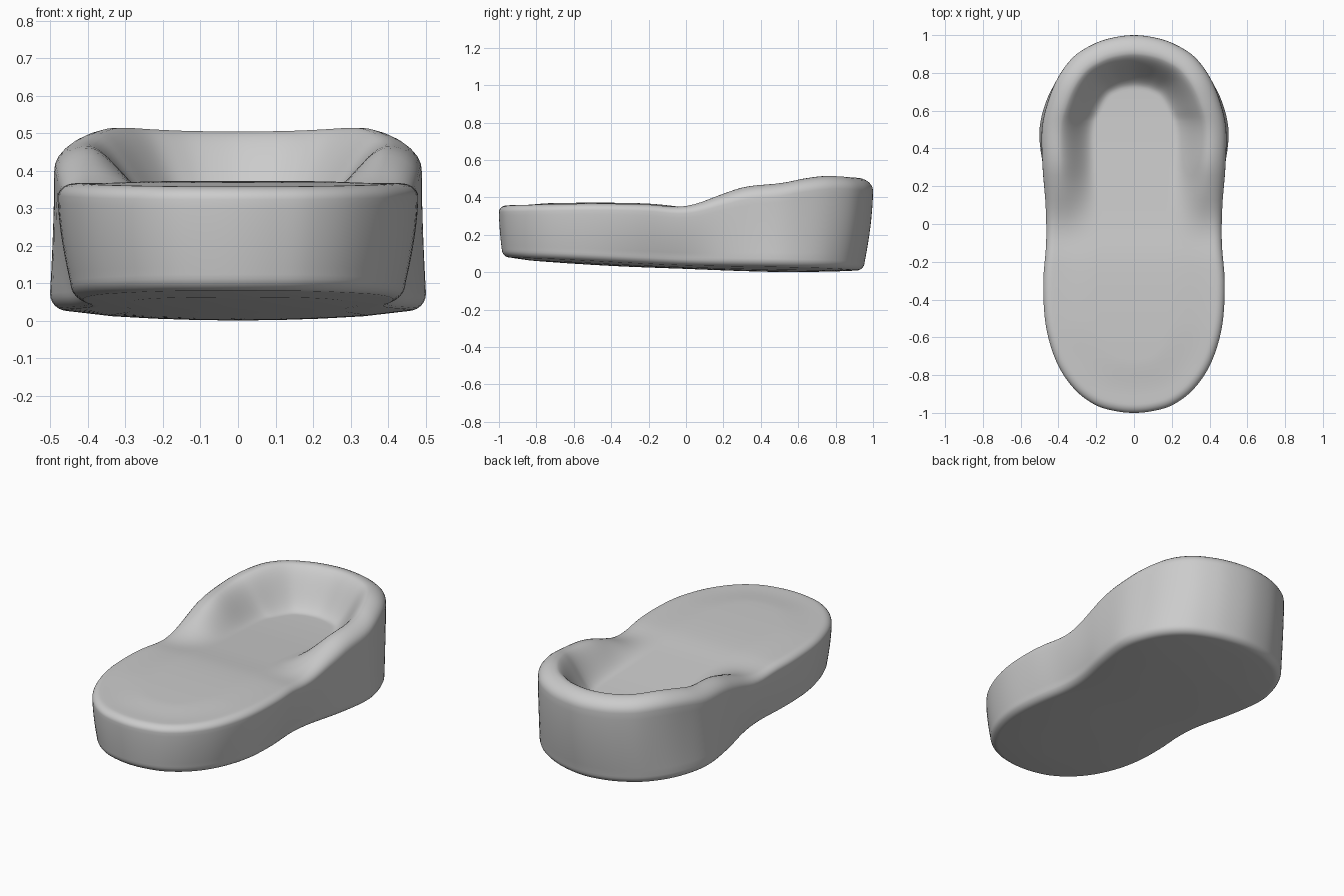
import bpy, bmesh, math

if "Cube" in bpy.data.objects:
    bpy.data.objects.remove(bpy.data.objects["Cube"])


def curve(pts, x):
    """Smooth interpolation through (x, value) points."""
    if x <= pts[0][0]:
        return pts[0][1]
    if x >= pts[-1][0]:
        return pts[-1][1]
    n = len(pts)
    slope = lambda i: ((pts[min(i + 1, n - 1)][1] - pts[max(i - 1, 0)][1]) /
                       (pts[min(i + 1, n - 1)][0] - pts[max(i - 1, 0)][0]))
    i = max(k for k in range(n - 1) if pts[k][0] <= x)
    h = pts[i + 1][0] - pts[i][0]
    t = (x - pts[i][0]) / h
    return ((2*t**3 - 3*t*t + 1) * pts[i][1] + (t**3 - 2*t*t + t) * h * slope(i)
            + (3*t*t - 2*t**3) * pts[i + 1][1] + (t**3 - t*t) * h * slope(i + 1))


def smooth(t):
    t = max(0, min(1, t))
    return t * t * (3 - 2 * t)


# Right half of the plan outline, from back to front
half = [(0, 1), (.12, .985), (.22, .95), (.32, .885), (.40, .78), (.455, .65),
        (.488, .5), (.484, .3), (.468, .1), (.465, -.1), (.48, -.3), (.472, -.5),
        (.44, -.65), (.385, -.78), (.30, -.89), (.20, -.96), (.10, -.99), (0, -1)]
ext = [(-half[1][0], half[1][1])] + half + [(-half[-2][0], half[-2][1])]
px = [(i - 1, p[0]) for i, p in enumerate(ext)]
py = [(i - 1, p[1]) for i, p in enumerate(ext)]

# Profiles along y: lying surface, rim height, underside, lower width factor
floor = [(-1, .362), (-.8, .368), (-.5, .372), (-.2, .367), (0, .347),
         (.2, .33), (.45, .31), (.7, .298), (1, .296)]
rim = [(-1, .358), (-.8, .362), (-.5, .367), (-.2, .362), (-.05, .35), (.05, .365),
       (.2, .42), (.32, .458), (.5, .477), (.65, .502), (.8, .516), (1, .506)]
under = [(-1, .08), (-.8, .06), (-.4, .034), (0, .018), (.35, .005), (.6, .001), (1, .01)]
lower = [(-1, .94), (-.5, .94), (-.25, .915), (0, .91), (.25, .98), (.5, 1.025), (1, 1.0)]

H = 80
outline = []
for k in range(H + 1):
    s = (len(half) - 1) * k / H
    outline.append((curve(px, s), curve(py, s)))
outline += [(-x, y) for x, y in outline[-2:0:-1]]


def under_z(x, y):
    return curve(under, y) + .1 * x * x


def column(x, y):
    """One section from the underside spine, up the wall, to the top spine."""
    sy = max(-.52, min(.55, y))
    L = math.hypot(x, y - sy)
    rise = smooth((y + .1) / .45)
    rx, rz = .045 + .05 * rise, .035 + .035 * rise
    rz_top = curve(rim, y)
    bx = x * curve(lower, y)
    by = y - (.045 if y > 0 else .015) * smooth((abs(y) - .6) / .4) * (1 if y > 0 else -1)
    bL = math.hypot(bx, by - sy)
    r = .045
    pts = []
    # underside
    for t in (0, .25, .5, .75):
        f = t * (bL - r) / bL
        qx, qy = bx * f, sy + (by - sy) * f
        pts.append((qx, qy, under_z(qx, qy)))
    # rounded lower edge
    z0 = under_z(bx, by)
    for k in range(7):
        a = math.pi / 2 * k / 6
        f = (bL - r + r * math.sin(a)) / bL
        pts.append((bx * f, sy + (by - sy) * f, z0 + r * (1 - math.cos(a))))
    # wall
    za, zb = z0 + r, rz_top - rz
    for k in range(1, 11):
        u = k / 10
        g = (1 - u) ** 1.7
        pts.append((x + (bx - x) * g, y + (by - y) * g, za + (zb - za) * u))
    # rounded upper edge, rim, inner slope and lying surface
    ds = [rx * (1 - math.cos(math.pi / 2 * k / 7)) for k in range(1, 8)]
    ds += [rx + (.30 - rx) * k / 16 for k in range(1, 17)]
    ds += [.30 + (L - .30) * k / 5 for k in range(1, 6)]
    for d in ds:
        f = 1 - d / L
        qx, qy = x * f, sy + (y - sy) * f
        low = curve(floor, qy)
        z = low + (rz_top - low) * (1 - smooth((d - .085) / .195))
        if d < rx:
            z -= rz * (1 - math.sqrt(max(0, 1 - (1 - d / rx) ** 2)))
        pts.append((qx, qy, z))
    return pts


# Lounger body
bm = bmesh.new()
cols = [[bm.verts.new(p) for p in column(x, y)] for x, y in outline]
for a, b in zip(cols, cols[1:] + cols[:1]):
    for k in range(len(a) - 1):
        bm.faces.new((a[k], a[k + 1], b[k + 1], b[k]))
bmesh.ops.remove_doubles(bm, verts=bm.verts, dist=.0005)
bmesh.ops.recalc_face_normals(bm, faces=bm.faces)
for f in bm.faces:
    f.smooth = True
mesh = bpy.data.meshes.new("lounger_body")
bm.to_mesh(mesh)
bm.free()
body = bpy.data.objects.new("lounger_body", mesh)
bpy.context.collection.objects.link(body)
